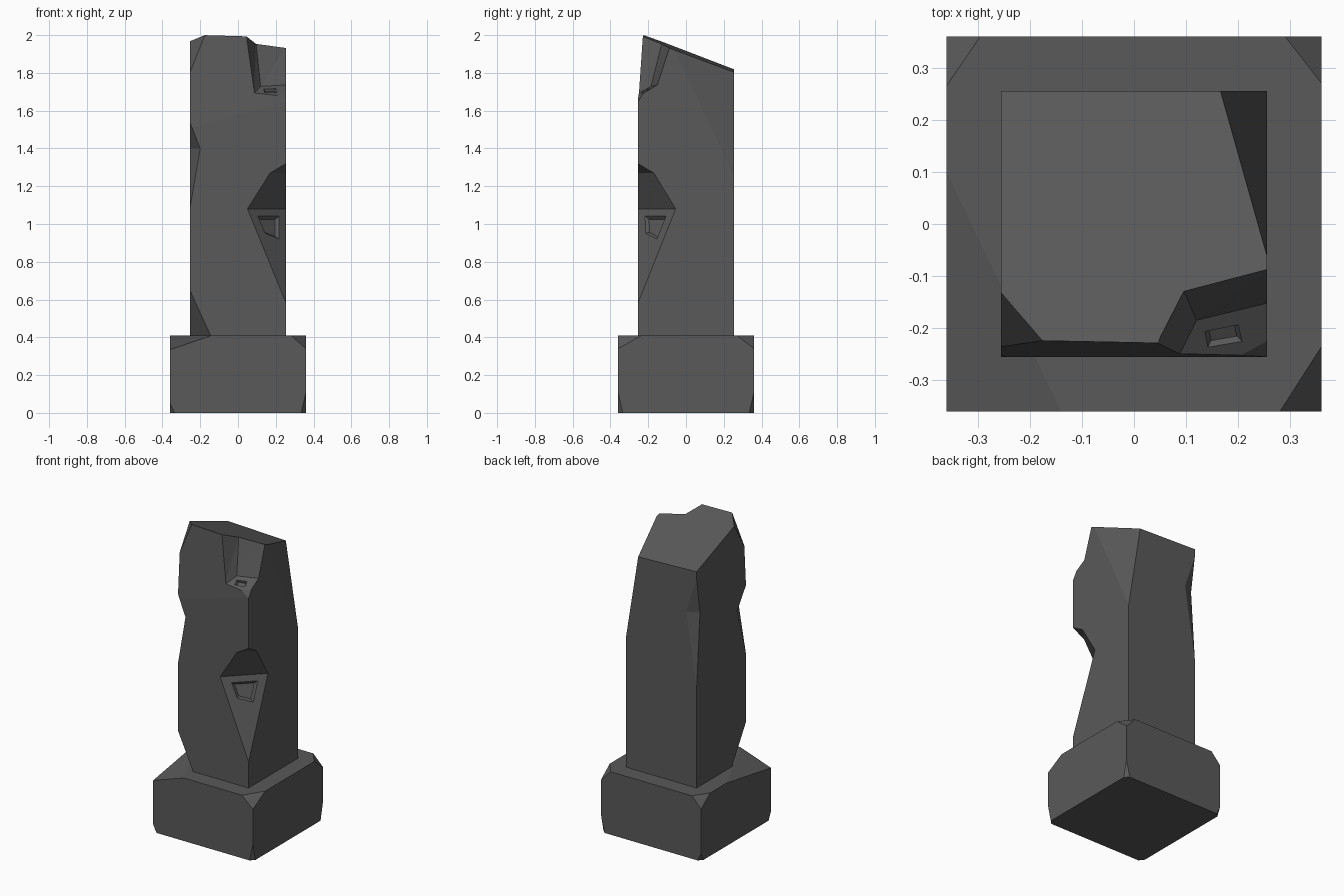
import bpy
import bmesh
from mathutils import Vector

cube = bpy.data.objects.get("Cube")
if cube:
    bpy.data.objects.remove(cube, do_unlink=True)

H = 0.255   # half width of the shaft
B = 0.36    # half width of the plinth
T = 0.41    # top of the plinth

stone = bpy.data.materials.new("dark_grey_stone")
stone.use_nodes = True
colour = (0.1, 0.1, 0.1, 1)
stone.diffuse_color = colour
stone.node_tree.nodes["Principled BSDF"].inputs["Base Color"].default_value = colour


def block(half, low, high):
    """Square block standing between two heights."""
    bm = bmesh.new()
    bmesh.ops.create_cube(bm, size=1)
    for v in bm.verts:
        v.co = (v.co.x * 2 * half, v.co.y * 2 * half, high if v.co.z > 0 else low)
    return bm


def slice_off(bm, a, b, c):
    """Cut along the plane through three points and keep the side of the middle."""
    a, b, c = Vector(a), Vector(b), Vector(c)
    normal = (b - a).cross(c - a).normalized()
    zs = [v.co.z for v in bm.verts]
    middle = Vector((0, 0, (min(zs) + max(zs)) / 2))
    if normal.dot(middle - a) > 0:
        normal = -normal
    bmesh.ops.bisect_plane(bm, geom=bm.verts[:] + bm.edges[:] + bm.faces[:],
                           plane_co=a, plane_no=normal, clear_outer=True)
    rim = [e for e in bm.edges if e.is_boundary]
    if rim:
        bmesh.ops.holes_fill(bm, edges=rim, sides=0)


def finish(bm, name):
    bmesh.ops.recalc_face_normals(bm, faces=bm.faces[:])
    mesh = bpy.data.meshes.new(name)
    bm.to_mesh(mesh)
    bm.free()
    obj = bpy.data.objects.new(name, mesh)
    bpy.context.collection.objects.link(obj)
    return obj


def carve(obj, points):
    """Remove the convex hull of the points from the object."""
    bm = bmesh.new()
    for p in points:
        bm.verts.new(p)
    bmesh.ops.convex_hull(bm, input=bm.verts[:])
    loose = [v for v in bm.verts if not v.link_faces]
    bmesh.ops.delete(bm, geom=loose, context='VERTS')
    cutter = finish(bm, "chip_cutter")
    cutter.hide_render = True
    mod = obj.modifiers.new("chip", 'BOOLEAN')
    mod.operation = 'DIFFERENCE'
    mod.solver = 'EXACT'
    mod.object = cutter
    bpy.context.view_layer.objects.active = obj
    bpy.ops.object.modifier_apply(modifier=mod.name)
    bpy.data.objects.remove(cutter, do_unlink=True)


def notch(obj, points, outward):
    """Carve a corner bite, swept outward so that it clears the surface."""
    points = [Vector(p) for p in points]
    carve(obj, points + [p + Vector(outward) for p in points])


def dent(obj, quad):
    """Shallow tapered pit in an upward facing facet."""
    quad = [Vector(p) for p in quad]
    normal = (quad[1] - quad[0]).cross(quad[2] - quad[0]).normalized()
    if normal.z < 0:
        normal = -normal
    centre = sum(quad, Vector()) / 4
    outer = [p + normal * 0.01 for p in quad]
    inner = [centre + (p - centre) * 0.65 - normal * 0.015 for p in quad]
    carve(obj, outer + inner)


# Plinth with worn corners
bm = block(B, 0, T)
slice_off(bm, (-0.14, -B, T), (-B, -B, 0.335), (-B, 0.1, T))
for sx, sy, dx, dy in ((1, -1, 0.08, 0.125), (1, 1, 0.07, 0.09), (-1, 1, 0.065, 0.095)):
    slice_off(bm, (sx * (B - dx), sy * B, T), (sx * B, sy * (B - dy), T),
              (sx * B, sy * B, T - 0.07))
for sx in (-1, 1):
    for sy in (-1, 1):
        rise = 0.11 if sx > 0 else 0.05
        slice_off(bm, (sx * (B - 0.025), sy * B, 0), (sx * B, sy * (B - 0.025), 0),
                  (sx * B, sy * B, rise))
plinth = finish(bm, "plinth")

# Shaft with slanted broken top and large worn corners
bm = block(H, T - 0.06, 2.1)
slice_off(bm, (-0.175, -0.225, 2), (0.045, -0.225, 1.992), (-0.1, H, 1.813))
slice_off(bm, (-0.175, -0.224, 2), (0.045, -0.228, 2), (-0.1, -H, 1.55))
slice_off(bm, (-0.175, -0.225, 2), (-H, -0.13, 1.97), (-H, -H, 1.77))
slice_off(bm, (0.165, H, 1.81), (H, -0.06, 1.92), (H, H, 1.25))
slice_off(bm, (-H, -H, 0.65), (-0.145, -H, T), (-H, -0.11, T))
shaft = finish(bm, "shaft")

# Corner chips on the left and back edges
notch(shaft, [(-H, -H, 1.54), (-0.2, -H, 1.4), (-H, -0.16, 1.4), (-H, -H, 1.08)],
      (-0.1, -0.1, 0))
notch(shaft, [(-H, H, 1.77), (-0.18, H, 1.54), (-H, 0.22, 1.54), (-H, H, 1.06)],
      (-0.1, 0.1, 0))

# Deep bite half way up the front corner
notch(shaft, [(H, -H, 0.58), (0.05, -H, 1.08), (H, -0.055, 1.08),
              (0.17, -H, 1.27), (H, -0.17, 1.27), (H, -H, 1.32)], (0.15, -0.15, 0))


# Broken ledge at the top of the front corner
def ledge(x, y):
    return (x, y, 1.69 + 0.6 * (y + H) - 0.09 * (x - 0.085))


notch(shaft, [ledge(0.085, -H), ledge(0.12, -0.185), ledge(H, -0.152), ledge(H, -H),
              (0.045, -0.228, 1.992), (0.095, -0.127, 1.962),
              (0.225, -0.095, 1.945), (H, -0.085, 1.94)], (0.15, -0.15, 0.15))
notch(shaft, [ledge(0.2, -H), ledge(H, -0.225), (H, -H, 1.645)], (0.1, -0.1, 0.1))

# Small pits in both broken facets
dent(shaft, [(0.095, -0.223, 1.05), (0.225, -0.096, 1.05),
             (0.225, -0.152, 0.91), (0.14, -0.221, 0.945)])
dent(shaft, [ledge(0.13, -0.205), ledge(0.205, -0.19),
             ledge(0.213, -0.227), ledge(0.137, -0.24)])

for obj in (plinth, shaft):
    obj.data.materials.clear()
    obj.data.materials.append(stone)
    for face in obj.data.polygons:
        face.use_smooth = False
        face.material_index = 0
